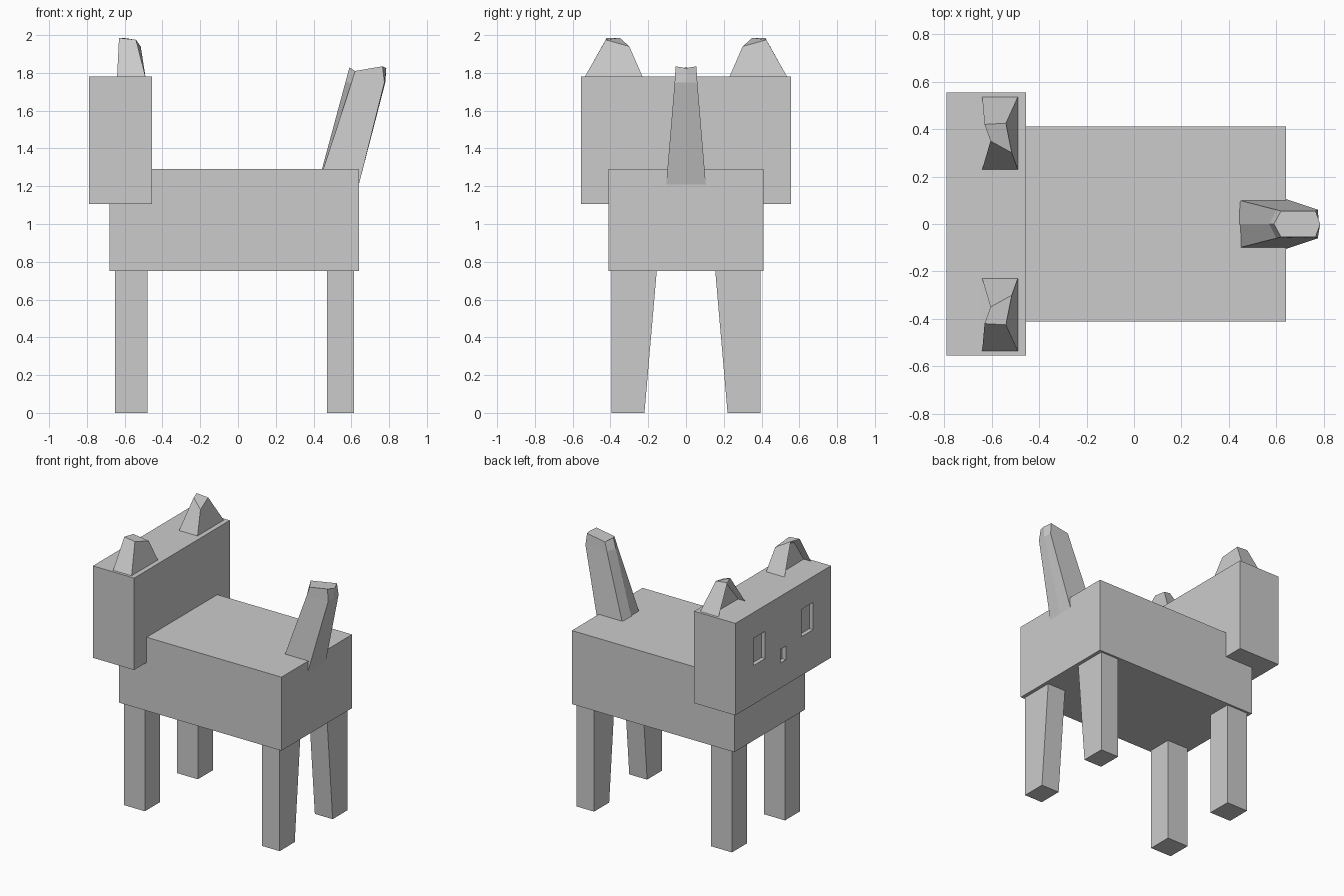
import bpy, bmesh

if "Cube" in bpy.data.objects:
    bpy.data.objects.remove(bpy.data.objects["Cube"])


def make(name, build):
    bm = bmesh.new()
    build(bm)
    bmesh.ops.recalc_face_normals(bm, faces=bm.faces)
    me = bpy.data.meshes.new(name)
    bm.to_mesh(me)
    bm.free()
    ob = bpy.data.objects.new(name, me)
    bpy.context.collection.objects.link(ob)
    return ob


def loft(bm, *rings):
    """Bridge rings of points and cap both ends; returns the side faces."""
    loops = [[bm.verts.new(p) for p in r] for r in rings]
    sides = []
    for a, b in zip(loops, loops[1:]):
        n = len(a)
        for i in range(n):
            j = (i + 1) % n
            sides.append(bm.faces.new((a[i], a[j], b[j], b[i])))
    bm.faces.new(loops[0][::-1])
    bm.faces.new(loops[-1])
    return sides


def rect(x0, x1, y0, y1, z):
    return [(x0, y0, z), (x1, y0, z), (x1, y1, z), (x0, y1, z)]


def box(bm, x0, x1, y0, y1, z0, z1):
    loft(bm, rect(x0, x1, y0, y1, z0), rect(x0, x1, y0, y1, z1))


# Body and head
make("body", lambda bm: box(bm, -0.68, 0.64, -0.41, 0.41, 0.75, 1.29))
head = make("head", lambda bm: box(bm, -0.79, -0.455, -0.555, 0.555, 1.105, 1.78))


# Shallow recesses for eyes and nose
def recesses(bm):
    for y0, y1, z0, z1 in ((0.21, 0.345, 1.39, 1.59),
                           (-0.345, -0.21, 1.39, 1.59),
                           (-0.03, 0.03, 1.29, 1.39)):
        box(bm, -0.85, -0.76, y0, y1, z0, z1)


cutter = make("face_cutter", recesses)
cutter.hide_render = True
cutter.hide_viewport = True
mod = head.modifiers.new("face", 'BOOLEAN')
mod.operation = 'DIFFERENCE'
mod.solver = 'EXACT'
mod.object = cutter


# Ear: tapered block with a slanted top and a hollow in the front face
def ear(s):
    def build(bm):
        base = [(-0.64, 0.23), (-0.49, 0.23), (-0.49, 0.535), (-0.64, 0.535)]
        top = [(-0.605, 0.35, 1.985), (-0.515, 0.30, 1.94),
               (-0.54, 0.425, 1.975), (-0.63, 0.42, 1.985)]
        sides = loft(bm, [(x, s * y, 1.78) for x, y in base],
                     [(x, s * y, z) for x, y, z in top])
        bm.normal_update()
        front = sides[3]
        bmesh.ops.inset_individual(bm, faces=[front], thickness=0.033)
        for v in front.verts:
            v.co.x += 0.035
    return build


# Legs: straight front pair, rear pair widening inwards at the top
def leg(s, x0, x1, inner_top):
    def build(bm):
        loft(bm, rect(x0, x1, s * 0.22, s * 0.395, 0),
             rect(x0, x1, s * inner_top, s * 0.395, 0.75))
    return build


for s, side in ((1, "left"), (-1, "right")):
    make("ear_" + side, ear(s))
    make("front_leg_" + side, leg(s, -0.65, -0.48, 0.22))
    make("back_leg_" + side, leg(s, 0.47, 0.615, 0.155))


# Tail: leaning six-sided taper with a bevelled tip
def tail_ring(front, shoulder, back, rear):
    (fx, fz), (sx, sy, sz), (bx, by, bz), (rx, rz) = front, shoulder, back, rear
    return [(fx, 0, fz), (sx, -sy, sz), (bx, -by, bz),
            (rx, 0, rz), (bx, by, bz), (sx, sy, sz)]


make("tail", lambda bm: loft(
    bm,
    tail_ring((0.423, 1.21), (0.425, 0.105, 1.21), (0.64, 0.105, 1.21), (0.64, 1.21)),
    tail_ring((0.57, 1.755), (0.60, 0.06, 1.745), (0.775, 0.06, 1.75), (0.78, 1.75)),
    tail_ring((0.59, 1.83), (0.62, 0.055, 1.81), (0.765, 0.055, 1.835), (0.785, 1.825))))
